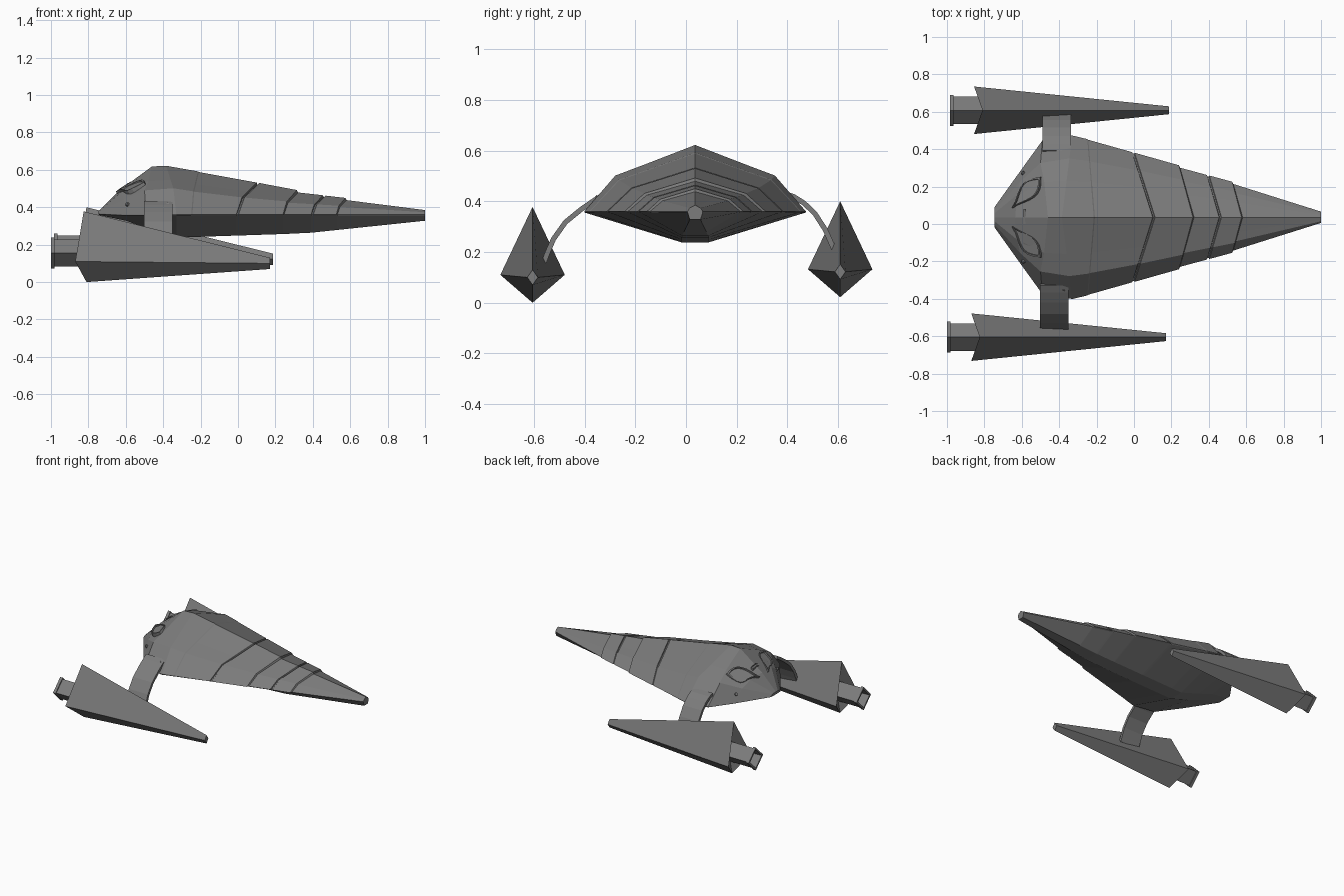
import bpy, bmesh, math
from mathutils import Vector
from mathutils.bvhtree import BVHTree

if "Cube" in bpy.data.objects:
    bpy.data.objects.remove(bpy.data.objects["Cube"])

CY = 0.036  # hull centre line
grey = bpy.data.materials.new("dark_grey")
grey.diffuse_color = (0.2, 0.2, 0.2, 1)
grey.use_nodes = True
grey.node_tree.nodes["Principled BSDF"].inputs["Base Color"].default_value = grey.diffuse_color


def finish(name, bm):
    bmesh.ops.recalc_face_normals(bm, faces=bm.faces)
    me = bpy.data.meshes.new(name)
    bm.to_mesh(me)
    bm.free()
    me.materials.append(grey)
    ob = bpy.data.objects.new(name, me)
    bpy.context.collection.objects.link(ob)
    return ob


def loft(name, rings, apex=None):
    """Skin closed rings; cap the ends, the first one with an apex fan if given."""
    bm = bmesh.new()
    vs = [[bm.verts.new(p) for p in r] for r in rings]
    n = len(rings[0])
    for a, b in zip(vs, vs[1:]):
        for i in range(n):
            j = (i + 1) % n
            bm.faces.new((a[i], a[j], b[j], b[i]))
    if apex:
        c = bm.verts.new(apex)
        for i in range(n):
            bm.faces.new((c, vs[0][(i + 1) % n], vs[0][i]))
    else:
        bm.faces.new(vs[0][::-1])
    bm.faces.new(vs[-1])
    return finish(name, bm)


def hull_ring(half):
    """Mirror (x, y, z) points running from the top ridge to the keel."""
    right = [(x, CY + y, z) for x, y, z in half]
    left = [(x, CY - y, z) for x, y, z in reversed(half[1:])]
    return right + left


def station(xc, xe, w, zt):
    """Raked cross-section: xc at the ridge, xe at the side edge."""
    ze = 0.36
    kz = 0.238 + max(0, xe + .33) * 0.033 + max(0, xe - .36) * 0.072
    kw = 0.053 if xe < .36 else 0.053 - (xe - .36) * 0.05
    low = .437 - (xe + .33) * .306  # smooth belly edge under the plating
    h = zt - ze
    pt = lambda f, g: (xc + (xe - xc) * f, w * f, ze + h * g)
    return hull_ring([(xc, 0, zt), pt(.45, .71), pt(.72, .54), (xe, w, ze),
                      (xe, low, ze - .004), (xe, min(kw, low * .7), kz)])


# Main hull: faceted stern, then raked stations with grooves and plate steps
rings = [
    hull_ring([(-.745, 0, .38), (-.745, .022, .38), (-.745, .04, .377),
               (-.745, .055, .367), (-.745, .055, .363), (-.74, .03, .358)]),
    hull_ring([(-.635, 0, .49), (-.625, .12, .48), (-.61, .19, .44),
               (-.595, .265, .36), (-.595, .265, .356), (-.595, .05, .327)]),
    hull_ring([(-.46, 0, .618), (-.48, .19, .54), (-.50, .29, .49),
               (-.49, .41, .36), (-.49, .41, .356), (-.48, .053, .285)]),
    station(-.385, -.33, .437, .622),
]


def groove(xc, xe, w, zt):
    rings.append(station(xc, xe, w, zt))
    rings.append(station(xc + .003, xe + .003, w - .008, zt - .01))
    rings.append(station(xc + .010, xe + .010, w - .008, zt - .011))
    rings.append(station(xc + .013, xe + .013, w - .003, zt - .002))


def step(xc, xe, w, zt, drop):
    rings.append(station(xc, xe, w, zt))
    rings.append(station(xc + .006, xe + .006, w - drop, zt - drop))


step(-.215, -.25, .418, .592, .004)
groove(.10, -.01, .348, .532)
step(.315, .24, .278, .492, .013)
groove(.455, .39, .226, .464)
step(.575, .525, .190, .45, .012)
rings.append(station(1.0, 1.0, .03, .385))
hull = loft("hull", rings)
bvh = BVHTree.FromPolygons([v.co for v in hull.data.vertices],
                           [p.vertices[:] for p in hull.data.polygons])


def on_hull(x, y):
    loc, nor, _, _ = bvh.ray_cast(Vector((x, y, 2)), Vector((0, 0, -1)))
    return loc, nor


# Leaf-shaped stern windows: raised rim with a sunken pane
def window(name, s):
    a, b = Vector((-.645, .05)), Vector((-.495, .215))
    d = b - a
    perp = Vector((-d.y, d.x)).normalized()
    n = 8
    out = []
    for side in (1, -1):
        for i in range(n):
            t = i / n if side == 1 else 1 - i / n
            out.append(a + d * t + perp * side * .044 * math.sin(math.pi * t ** 1.4))
    base = [on_hull(p.x, CY + s * p.y)[0] for p in out]
    mid = sum(base, Vector()) / len(base)
    lift = Vector((-.008, 0, .012))

    def scaled(k, off):
        return [mid + (p - mid) * k + lift * off for p in base]
    loft(name, [scaled(1, -1), scaled(1, 1), scaled(.88, 1), scaled(.86, .3)])


# Curved pylon, a thin bent strip
def pylon(name, path, x0, x1):
    pts = [Vector(p) for p in path]
    rs = []
    for i, p in enumerate(pts):
        t = (pts[min(i + 1, len(pts) - 1)] - pts[max(i - 1, 0)]).normalized()
        nrm = Vector((-t.y, t.x)) * .01
        o, q = p + nrm, p - nrm
        rs.append([(x0, o.x, o.y), (x1, o.x, o.y), (x1, q.x, q.y), (x0, q.x, q.y)])
    loft(name, rs)


# Nacelle: long four-sided spike with a recessed back and a diamond exhaust
def nacelle(tag, x, y, z):
    def diamond(dx, w, h, c):
        return [(x + dx, y, z + c + h), (x + dx, y + w, z + c),
                (x + dx, y, z + c - h), (x + dx, y - w, z + c)]
    back = [(x - .825, y, z + .378), (x - .87, y + .127, z + .11),
            (x - .81, y, z), (x - .87, y - .127, z + .11)]
    loft(tag + "_nacelle", [back, diamond(.172, .021, .03, .1)],
         apex=(x - .78, y, z + .155))
    prof = [(-.76, .073), (-.980, .073), (-.980, .083), (-1.0, .083),
            (-1.0, .066), (-.90, .06)]
    loft(tag + "_exhaust", [diamond(dx, r, r, .155) for dx, r in prof])


def bolt(name, x, y, lift):
    loc, nor = on_hull(x, y)
    bm = bmesh.new()
    bmesh.ops.create_cone(bm, cap_ends=True, segments=8, radius1=.012,
                          radius2=.009, depth=.014)
    bm.transform(nor.to_track_quat('Z', 'Y').to_matrix().to_4x4())
    bmesh.ops.translate(bm, vec=loc + nor * lift, verts=bm.verts)
    finish(name, bm)


nacelle("right", 0, -.605, 0)
nacelle("left", .015, .608, .022)
pylon("right_pylon", [(-.325, .425), (-.36, .405), (-.415, .367), (-.475, .318),
                      (-.522, .252), (-.547, .195), (-.56, .16)], -.503, -.350)
pylon("left_pylon", [(.39, .43), (.425, .418), (.465, .393), (.508, .352),
                     (.548, .29), (.575, .23), (.59, .195)], -.489, -.338)
for s, tag in ((-1, "right"), (1, "left")):
    window(tag + "_stern_window", s)
    bolt(tag + "_stern_bolt", -.59, CY + s * .235, .004)
    for i, bx in enumerate((-.455, -.375)):
        bolt(f"{tag}_pylon_bolt_{i}", bx, CY + s * .385, .005)

# Narrow slit bar between the stern windows
corners = [on_hull(x, CY + y)[0] for x, y in
           ((-.592, -.045), (-.578, -.045), (-.578, 0), (-.578, .045),
            (-.592, .045), (-.592, 0))]
loft("stern_slit", [[c + Vector((0, 0, dz)) for c in corners] for dz in (-.01, .007)])
